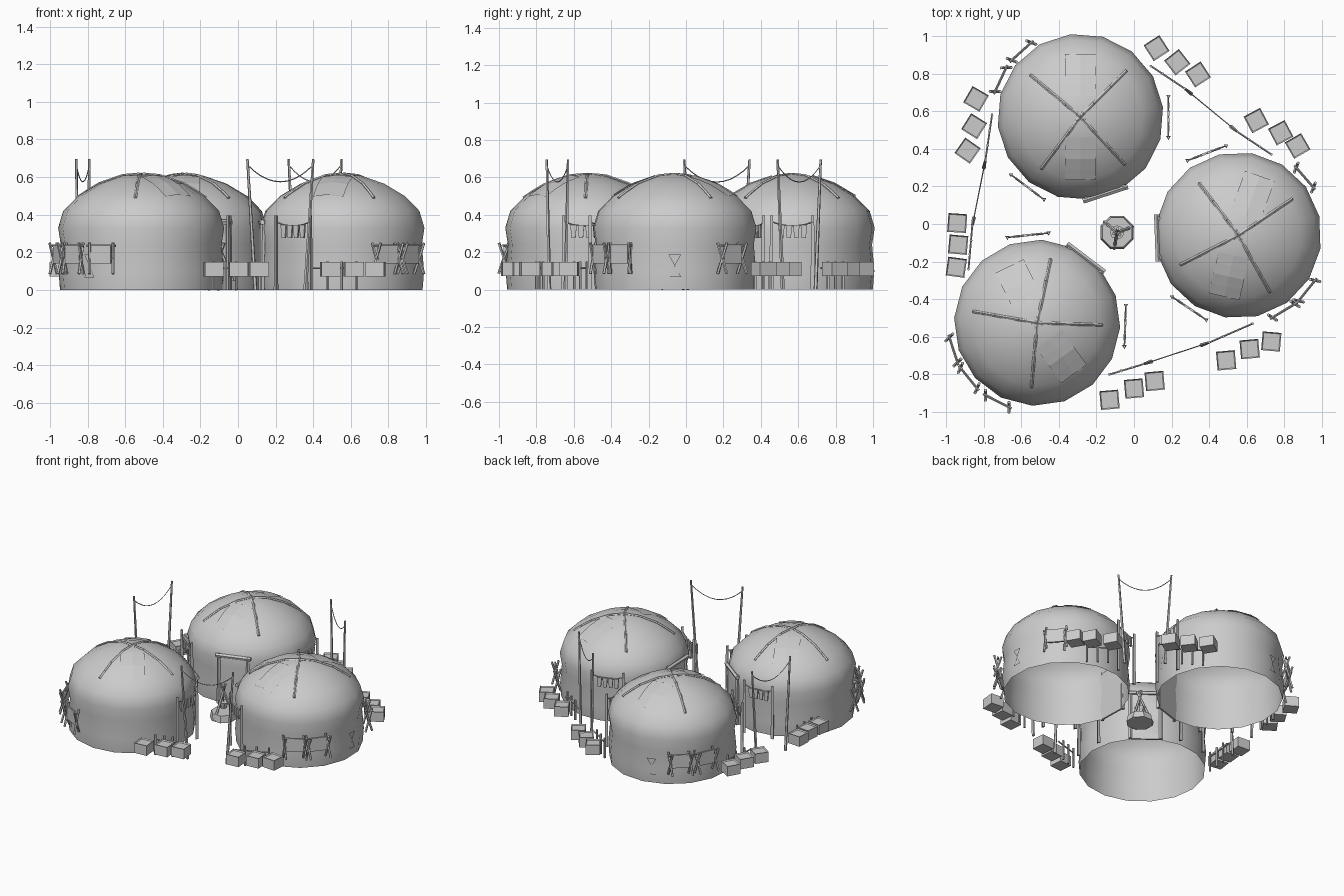
import bpy, bmesh
from math import sin, cos, radians, hypot
from mathutils import Vector, Matrix

if "Cube" in bpy.data.objects:
    bpy.data.objects.remove(bpy.data.objects["Cube"])

PROFILE = [(.432, 0), (.44, .1), (.428, .24), (.442, .33), (.415, .42),
           (.335, .5), (.225, .565), (.1, .608), (0, .617)]
SIDES = 16


def dome_z(r):
    """Roof height at radius r."""
    pts = PROFILE[3:]
    for (r0, z0), (r1, z1) in zip(pts, pts[1:]):
        if r1 <= r <= r0:
            return z1 + (z0 - z1) * (r - r1) / (r0 - r1)
    return .33


def finish(bm, name, smooth=False):
    bmesh.ops.recalc_face_normals(bm, faces=bm.faces)
    me = bpy.data.meshes.new(name)
    bm.to_mesh(me)
    bm.free()
    for p in me.polygons:
        p.use_smooth = smooth
    ob = bpy.data.objects.new(name, me)
    bpy.context.collection.objects.link(ob)
    return ob


def stick(bm, p, q, r=.007, r2=None, sides=5):
    p, q = Vector(p), Vector(q)
    d = q - p
    m = Matrix.Translation((p + q) / 2) @ d.to_track_quat('Z', 'Y').to_matrix().to_4x4()
    bmesh.ops.create_cone(bm, cap_ends=True, segments=sides, radius1=r,
                          radius2=r if r2 is None else r2, depth=d.length, matrix=m)


def box(bm, m, loc, size):
    mat = m @ Matrix.Translation(loc) @ Matrix.Diagonal((*size, 1))
    return bmesh.ops.create_cube(bm, size=1, matrix=mat)['verts']


def frame(c, deg, r=0):
    """Local frame on a circle: x points outward, y along the wall."""
    a = radians(deg)
    return Matrix.Translation((c[0] + r * cos(a), c[1] + r * sin(a), 0)) @ Matrix.Rotation(a, 4, 'Z')


def shell(c, deg, name):
    bm = bmesh.new()
    rings = []
    for r, z in PROFILE[:-1]:
        rings.append([bm.verts.new((c[0] + r * cos(radians(deg + (i + .5) * 360 / SIDES)),
                                    c[1] + r * sin(radians(deg + (i + .5) * 360 / SIDES)), z))
                      for i in range(SIDES)])
    top = bm.verts.new((c[0], c[1], PROFILE[-1][1]))
    for i in range(SIDES):
        j = (i + 1) % SIDES
        for a, b in zip(rings, rings[1:]):
            bm.faces.new((a[i], a[j], b[j], b[i]))
        bm.faces.new((rings[-1][i], rings[-1][j], top))
    finish(bm, name, True)


def patch(c, deg, name):
    """Hide panel draped over the roof."""
    bm = bmesh.new()
    m = frame(c, deg)
    grid = [[bm.verts.new(m @ Vector((x, y, dome_z(hypot(x, y)) + .007)))
             for y in (-.083, 0, .083)] for x in (.11, .17, .225, .28, .335)]
    for a, b in zip(grid, grid[1:]):
        for i in range(2):
            bm.faces.new((a[i], a[i + 1], b[i + 1], b[i]))
    finish(bm, name)


def door(c, deg, name):
    bm = bmesh.new()
    m = frame(c, deg, .425)
    for s in (-1, 1):
        stick(bm, m @ Vector((.005, s * .105, 0)), m @ Vector((0, s * .105, .37)), .013)
    stick(bm, m @ Vector((.005, -.125, .36)), m @ Vector((.005, .125, .36)), .015)
    box(bm, m, (-.004, 0, .175), (.012, .2, .35))
    finish(bm, name)


def rack(c, deg, name):
    """Hide stretched between two crossed-stick ends."""
    bm = bmesh.new()
    m = frame(c, deg, .468)
    for e in (-.07, .07):
        for s in (-1, 1):
            stick(bm, m @ Vector((-.024 * s, e - .012 * s, .085)),
                  m @ Vector((.024 * s, e + .012 * s, .25)), .008)
    stick(bm, m @ Vector((0, -.085, .235)), m @ Vector((0, .085, .235)), .007)
    box(bm, m, (0, 0, .19), (.012, .12, .1))
    finish(bm, name)


def flags(c, deg, name):
    """Short string of hanging cloths between two stakes."""
    bm = bmesh.new()
    m = frame(c, deg, .468)
    for e in (-.11, .11):
        stick(bm, m @ Vector((0, e, 0)), m @ Vector((0, e, .395)), .014, .011, 3)
    ys = [-.11, -.066, -.022, .022, .066, .11]
    pts = [m @ Vector((0, y, .34 + 1.8 * y * y)) for y in ys]
    for a, b in zip(pts, pts[1:]):
        stick(bm, a, b, .004, sides=4)
    for y in (-.06, -.02, .02, .06):
        vs = box(bm, m, (0, y, .31), (.012, .034, .07))
        inv = m.inverted()
        for v in vs:
            p = inv @ v.co
            if p.z < .31:
                p.y = y + (p.y - y) * .65
                v.co = m @ p
    finish(bm, name)


def cross(c, deg, name):
    """Hourglass mark on the back wall."""
    bm = bmesh.new()
    m = frame(c, deg, .438)
    for s in (-1, 1):
        tri = [(0, 0, .127), (0, -.034, .127 + s * .06), (0, .034, .127 + s * .06)]
        bm.faces.new([bm.verts.new(m @ Vector(p)) for p in tri])
    finish(bm, name)


def roof_poles(c, deg, name):
    bm = bmesh.new()
    for a in (25, 117, -148, -55):
        m = frame(c, deg + a)
        rs = (-.03, .02, .1, .16, .225, .29, .345)
        pts = [m @ Vector((r, 0, dome_z(abs(r)) - .001)) for r in rs]
        for p, q in zip(pts, pts[1:]):
            stick(bm, p, q, .009)
    finish(bm, name)


# centre, door direction, roof patches (world), racks and flag strings (relative to door)
HUTS = [((-.285, .57), -72, (270, 90), (-156, -133), (72, -55)),
        ((.555, -.06), 182, (257, 70), (-141, 119, 139), (-71, 54)),
        ((-.515, -.525), 53, (306, 116), (145, 166, -170), (43, -55))]
for n, (c, d, patches, racks, strings) in enumerate(HUTS, 1):
    shell(c, d, f"hut_{n}_shell")
    roof_poles(c, d, f"hut_{n}_roof_poles")
    door(c, d, f"hut_{n}_door")
    cross(c, d + 178, f"hut_{n}_back_mark")
    for i, a in enumerate(patches):
        patch(c, a, f"hut_{n}_roof_patch_{i}")
    for i, a in enumerate(racks):
        rack(c, d + a, f"hut_{n}_hide_rack_{i}")
    for i, a in enumerate(strings):
        flags(c, d + a, f"hut_{n}_flag_string_{i}")

# Tall pole pairs with sagging rope, and low picket fences running outward
LINES = [((.05, -.745), (.40, -.63), (-.13, -.80), (.63, -.53)),
         ((.27, .72), (.55, .49), (.09, .84), (.73, .37)),
         ((-.79, .34), (-.86, -.01), (-.755, .58), (-.88, -.24))]
for n, (a, b, fa, fb) in enumerate(LINES, 1):
    a, b, fa, fb = (Vector((*p, 0)) for p in (a, b, fa, fb))
    up, lean = Vector((0, 0, 1)), (b - a) * .12
    bm = bmesh.new()
    for p, s in ((a, 1), (b, -1)):
        stick(bm, p + lean * s, p + up * .695, .011, .007)
    pts = [a.lerp(b, i / 10) + up * (.665 - .36 * (i / 10) * (1 - i / 10)) for i in range(11)]
    for p, q in zip(pts, pts[1:]):
        stick(bm, p, q, .003, sides=4)
    finish(bm, f"rope_line_{n}")
    bm = bmesh.new()
    for p, f in ((a, fa), (b, fb)):
        for t in (.33, .66, 1):
            q = p.lerp(f, t)
            stick(bm, q, q + up * .15, .008)
        stick(bm, p + up * .115, f + up * .115, .005)
    finish(bm, f"picket_fence_{n}")

# Crates with recessed tops
CRATES = [(-.13, -.935, 5), (0, -.875, 5), (.11, -.835, 5), (.49, -.725, 5), (.615, -.665, 5),
          (.73, -.625, -5), (-.94, .005, -4), (-.935, -.11, -5), (-.945, -.23, -8),
          (-.84, .665, -30), (-.85, .52, -32), (-.885, .39, -35), (.12, .935, 33), (.23, .86, 38),
          (.34, .795, 33), (.65, .55, 28), (.78, .485, 28), (.87, .415, 30)]
for n, (x, y, a) in enumerate(CRATES):
    bm = bmesh.new()
    box(bm, frame((x, y), a), (0, 0, .11), (.1, .1, .075))
    bm.normal_update()
    top = [f for f in bm.faces if f.normal.z > .9]
    bmesh.ops.inset_region(bm, faces=top, thickness=.009, depth=0)
    bmesh.ops.translate(bm, verts=top[0].verts, vec=(0, 0, -.008))
    finish(bm, f"crate_{n}")

# Central fire pit with cooking tripod
bm = bmesh.new()
bmesh.ops.create_cone(bm, cap_ends=True, segments=8, radius1=.095, radius2=.085, depth=.05,
                      matrix=Matrix.Translation((-.09, -.045, .025)) @ Matrix.Rotation(.39, 4, 'Z'))
finish(bm, "fire_pit")
bm = bmesh.new()
for a in (20, 140, 260):
    m = frame((-.09, -.045), a)
    stick(bm, m @ Vector((.088, 0, 0)), m @ Vector((-.02, 0, .25)), .009)
stick(bm, (-.09, -.045, .12), (-.09, -.045, .2), .004)
bmesh.ops.create_cone(bm, cap_ends=True, segments=8, radius1=.025, radius2=.038, depth=.045,
                      matrix=Matrix.Translation((-.09, -.045, .1)))
finish(bm, "cooking_tripod")
